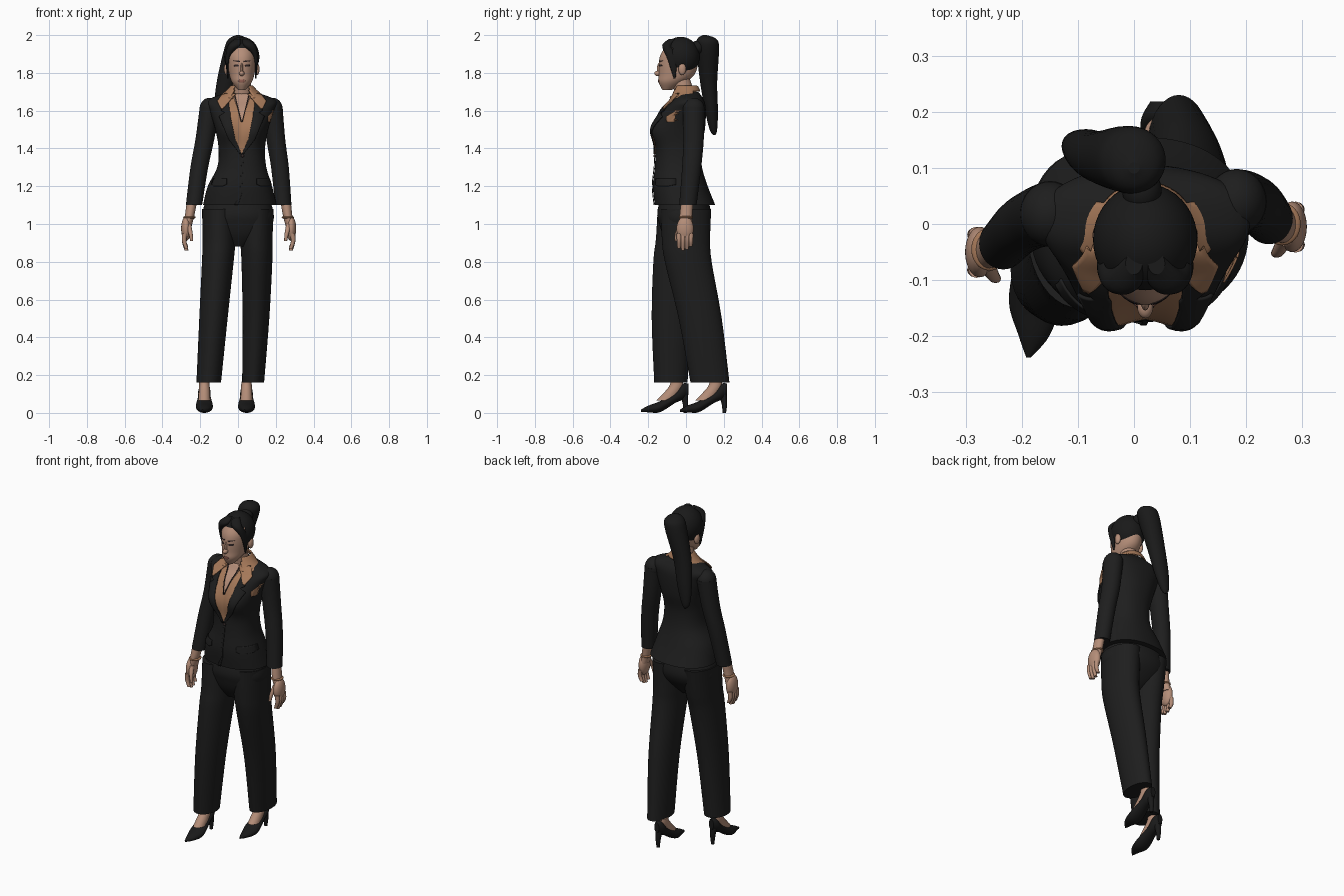
import bpy, bmesh, math
from mathutils import Vector
from mathutils.bvhtree import BVHTree

default_cube = bpy.data.objects.get("Cube")
if default_cube:
    bpy.data.objects.remove(default_cube, do_unlink=True)


def material(name, red, green, blue):
    mat = bpy.data.materials.new(name)
    mat.use_nodes = True
    mat.diffuse_color = (red, green, blue, 1)
    shader = mat.node_tree.nodes["Principled BSDF"]
    shader.inputs["Base Color"].default_value = (red, green, blue, 1)
    shader.inputs["Roughness"].default_value = .8
    return mat


suit = material("black suit cloth", .013, .013, .013)
hair = material("black hair", .01, .01, .01)
leather = material("black shoe leather", .01, .01, .01)
skin = material("skin", .46, .27, .19)
tan = material("tan shirt", .38, .19, .1)
lip = material("lips", .3, .12, .09)
dark = material("dark details", .03, .02, .02)
surfaces = {}
middle = .02
sides = (("left", 1), ("right", -1))


def finish(name, bm, mat, thickness=0):
    bmesh.ops.recalc_face_normals(bm, faces=bm.faces)
    for face in bm.faces:
        face.smooth = len(face.verts) < 5
    surfaces[name] = BVHTree.FromBMesh(bm)
    mesh = bpy.data.meshes.new(name)
    bm.to_mesh(mesh)
    bm.free()
    mesh.materials.append(mat)
    part = bpy.data.objects.new(name, mesh)
    bpy.context.collection.objects.link(part)
    if thickness:
        solid = part.modifiers.new("thickness", 'SOLIDIFY')
        solid.thickness = thickness
        solid.offset = 0


def remove_faces(bm, rule):
    doomed = [face for face in bm.faces if rule(face.calc_center_median())]
    bmesh.ops.delete(bm, geom=doomed, context='FACES')


def smooth_rows(rows, steps):
    """Catmull-Rom curve through tuples of numbers."""
    last = len(rows) - 1
    for i in range(last):
        before, start, end, after = (rows[max(0, min(last, i + k))] for k in (-1, 0, 1, 2))
        for step in range(steps):
            t = step / steps
            yield [q + t / 2 * (r - p + t * (2 * p - 5 * q + 4 * r - w + t * (3 * (q - r) + w - p)))
                   for p, q, r, w in zip(before, start, end, after)]
    yield rows[last]


def loft(name, rings, mat, axis='z', power=2, segments=32, steps=5, shape=None, cut=None, thickness=0):
    """Each ring is (position on axis, two centre values, two radii)."""
    bm = bmesh.new()
    loops = []
    for along, across, other, radius_a, radius_b in smooth_rows(rings, steps):
        loop = []
        for k in range(segments):
            angle = math.tau * k / segments
            c, s = math.cos(angle), math.sin(angle)
            u = across + radius_a * math.copysign(abs(c) ** (2 / power), c)
            v = other + radius_b * math.copysign(abs(s) ** (2 / power), s)
            point = Vector((u, v, along) if axis == 'z' else (u, along, v))
            loop.append(bm.verts.new(shape(point) if shape else point))
        loops.append(loop)
    for low, high in zip(loops, loops[1:]):
        for k in range(segments):
            bm.faces.new((low[k - 1], low[k], high[k], high[k - 1]))
    if cut:
        remove_faces(bm, cut)
    else:
        bm.faces.new(loops[0])
        bm.faces.new(loops[-1])
    finish(name, bm, mat, thickness)


def limb(name, path, start, end, mat, segments=32):
    """Tapered tube whose oval section changes evenly along its height."""
    top, bottom = path[0][2], path[-1][2]
    rings = []
    for x, y, z in path:
        t = (top - z) / (top - bottom)
        rings.append((z, x, y, *(a + t * (b - a) for a, b in zip(start, end))))
    loft(name, rings, mat, segments=segments)


def ball(name, centre, radii, mat, cut=None):
    bm = bmesh.new()
    bmesh.ops.create_uvsphere(bm, u_segments=40, v_segments=28, radius=1)
    for vert in bm.verts:
        vert.co = Vector(c + r * q for c, r, q in zip(centre, radii, vert.co))
    if cut:
        remove_faces(bm, cut)
    finish(name, bm, mat)


def patch(name, rows, mat, lift, target, side=1, thickness=.004, columns=8, steps=6):
    """Thin plate laid on a part's front; rows are (z, inner x, outer x) from the middle."""
    bm = bmesh.new()
    grid = []
    for begin, finish_row in zip(rows, rows[1:]):
        for step in range(steps + 1):
            z, inner, outer = Vector(begin).lerp(Vector(finish_row), step / steps)
            line = []
            for k in range(columns + 1):
                x = middle + side * (inner + (outer - inner) * k / columns)
                hit = surfaces[target].ray_cast(Vector((x, -1, z)), Vector((0, 1, 0)))[0]
                if hit is None:
                    hit = surfaces[target].find_nearest(Vector((x, -.05, z)))[0]
                line.append(bm.verts.new(hit - Vector((0, lift, 0))))
            grid.append(line)
    for low, high in zip(grid, grid[1:]):
        for k in range(columns):
            bm.faces.new((low[k], low[k + 1], high[k + 1], high[k]))
    bmesh.ops.remove_doubles(bm, verts=bm.verts, dist=.0003)
    finish(name, bm, mat, thickness)


# Jacket body with bust
def bust(point):
    if point.y < 0:
        sideways = (abs(point.x - middle) - .085) / .055
        upward = (point.z - 1.5) / .075
        point.y -= .035 * math.exp(-sideways ** 2 - upward ** 2)
    return point


loft("jacket", [(1.1, .01, -.005, .195, .16), (1.2, .01, -.03, .17, .145), (1.3, .02, -.04, .13, .125),
     (1.4, .02, -.04, .123, .12), (1.5, .02, -.03, .14, .13), (1.6, .02, -.01, .17, .115),
     (1.655, .02, .01, .18, .085), (1.7, .02, .01, .07, .055)],
     suit, power=2.3, segments=72, steps=7, shape=bust)

# Shirt front, bare neckline and jacket details
patch("shirt_front", [(1.37, 0, .01), (1.46, -.05, .05), (1.6, -.07, .07), (1.68, -.07, .07)],
      tan, .003, "jacket", columns=14)
patch("neckline", [(1.54, 0, 0), (1.62, -.025, .025), (1.69, -.05, .05)], skin, .007, "jacket")
patch("pocket_square", [(1.54, .14, .175), (1.57, .14, .185), (1.6, .17, .18)], tan, .012, "jacket")
patch("jacket_overlap", [(1.1, -.04, -.02), (1.16, -.01, 0), (1.37, 0, .01)], suit, .004, "jacket")
ball("jacket_button", (.024, -.165, 1.36), (.008, .008, .008), dark)
for side, s in sides:
    patch(side + "_lapel", [(1.37, 0, .01), (1.45, .035, .07), (1.57, .06, .12), (1.59, .06, .09),
          (1.6, .065, .11), (1.67, .07, .09)], suit, .008, "jacket", s, .006)
    patch(side + "_collar_wing", [(1.61, .1, .11), (1.65, .065, .13), (1.69, .03, .1)],
          tan, .015, "jacket", s, .006)
    patch(side + "_necklace", [(1.54, 0, .004), (1.68, .035, .04)], dark, .012, "jacket", s, columns=2)
    patch(side + "_pocket_flap", [(1.2, .1, .15), (1.21, .08, .16), (1.24, .08, .15)],
          suit, .004, "jacket", s)

# Neck and folded shirt collar, tucked under the jacket at the back
limb("neck", [(middle, -.03, 1.77), (middle, -.01, 1.7), (middle, 0, 1.62)], (.045, .05), (.06, .055), skin)
loft("shirt_collar", [(1.665, middle, -.005, .13, .085), (1.695, middle, 0, .09, .075),
     (1.73, middle, 0, .055, .06)], tan, thickness=.008, segments=48,
     cut=lambda c: (c.y < -.035 and abs(c.x - middle) < .035 + (1.73 - c.z) * .3)
     or (c.y > .04 and c.z < 1.705))

# Head and facial features
loft("face", [(1.71, middle, -.1, .02, .025), (1.75, middle, -.075, .052, .07),
     (1.79, middle, -.05, .066, .094), (1.85, middle, -.04, .075, .104), (1.9, middle, -.035, .075, .098),
     (1.95, middle, -.03, .055, .065), (1.97, middle, -.03, .02, .025)], skin, segments=48)
ball("nose_tip", (middle, -.148, 1.797), (.014, .02, .014), skin)
ball("nose_bridge", (middle, -.138, 1.82), (.008, .016, .035), skin)
patch("mouth", [(1.75, -.01, .01), (1.757, -.02, .02), (1.764, -.01, .01)], lip, .001, "face")
for side, s in sides:
    patch(side + "_eye", [(1.833, .02, .036), (1.838, .014, .044), (1.844, .02, .038)],
          dark, .001, "face", s, .002)
    patch(side + "_eyebrow", [(1.857, .01, .02), (1.863, .01, .045), (1.866, .03, .045)],
          dark, .001, "face", s, .002)
    ball(side + "_ear", (middle + s * .08, -.02, 1.82), (.014, .02, .032), skin)
    loft(side + "_front_lock", [(1.98, middle + s * .02, -.07, .015, .02),
         (1.945, middle + s * .04, -.1, .032, .026), (1.88, middle + s * .074, -.075, .012, .026),
         (1.77, middle + s * .074, -.06, .003, .005)], hair)

# Hair cap, tie and ponytail
ball("hair_cap", (middle, -.028, 1.885), (.093, .1, .106), hair,
     cut=lambda c: c.z < 1.8 or (c.y < -.07 and c.z < 1.93) or (c.y < -.03 and c.z < 1.83))
ball("hair_tie", (.014, .06, 1.935), (.035, .04, .035), hair)
loft("ponytail", [(1.47, -.1, .15, .004, .005), (1.5, -.1, .145, .025, .02), (1.6, -.085, .135, .043, .034),
     (1.75, -.06, .12, .053, .045), (1.93, -.01, .115, .062, .06), (1.98, 0, .11, .048, .05),
     (2, 0, .1, .01, .01)], hair)


# Sleeves and hands; the right arm hangs a little further forward
def arm_point(s, x, y, z):
    drop = max(0, min(1, (1.65 - z) / .55))
    return (x, y, z) if s > 0 else (.035 - .028 * drop - x, y - .02 - .025 * drop, z)


for side, s in sides:
    def arm_path(*points):
        return [arm_point(s, *point) for point in points]

    ball(side + "_shoulder", arm_point(s, .183, .04, 1.61), (.053, .058, .058), suit)
    limb(side + "_sleeve", arm_path((.183, .04, 1.62), (.2, .04, 1.45), (.222, .03, 1.3), (.24, .01, 1.1)),
         (.053, .058), (.043, .046), suit)
    limb(side + "_wrist", arm_path((.25, .01, 1.14), (.262, 0, 1.05), (.275, 0, .99)),
         (.028, .032), (.023, .034), skin)
    ball(side + "_palm", arm_point(s, .282, -.005, .975), (.026, .045, .065), skin)
    ball(side + "_bracelet", arm_point(s, .264, 0, 1.035), (.033, .038, .01), tan)
    for i, tip in enumerate((.87, .86, .865, .88)):
        y = .021 * i - .037
        limb(f"{side}_finger_{i + 1}", arm_path((.288, y, .95), (.292, y, .91), (.28, y, tip)),
             (.014, .014), (.01, .009), skin, segments=12)
    limb(side + "_thumb", arm_path((.27, -.025, 1), (.258, -.047, .95), (.252, -.052, .91)),
         (.015, .015), (.008, .008), skin, segments=12)

# Trousers, with the left leg set back
loft("trouser_seat", [(1.16, 0, -.01, .16, .12), (1.06, 0, -.01, .188, .142), (1, 0, -.01, .182, .132),
     (.94, 0, -.02, .14, .1), (.88, 0, -.03, .04, .05)], suit, segments=48, power=2.2)
limb("right_trouser_leg", [(-.098, -.012, 1.08), (-.1, -.03, .92), (-.107, -.05, .8), (-.13, -.075, .5),
     (-.155, -.08, .16)], (.092, .138), (.065, .088), suit, segments=40)
limb("left_trouser_leg", [(.095, 0, 1.08), (.097, 0, .92), (.1, .012, .8), (.095, .075, .5),
     (.08, .127, .16)], (.092, .133), (.058, .103), suit, segments=40)

# Feet and heeled shoes, measured back from each toe
for side, x, toe in (("right", -.178, -.238), ("left", .045, -.032)):
    ankle, heel = toe + .19, toe + .235
    limb(side + "_foot", [(x, ankle, .165), (x, ankle - .01, .13), (x, ankle - .06, .065)],
         (.027, .032), (.032, .05), skin)
    loft(side + "_shoe", [(toe, x - .01, .012, .004, .006), (toe + .04, x, .021, .028, .018),
         (toe + .1, x, .033, .045, .029), (toe + .18, x, .08, .034, .028),
         (toe + .22, x, .112, .032, .042), (toe + .25, x, .125, .016, .03)], leather, axis='y')
    limb(side + "_heel", [(x, heel - .01, .11), (x, heel, .05), (x, heel, 0)],
         (.022, .022), (.009, .009), leather, segments=16)
